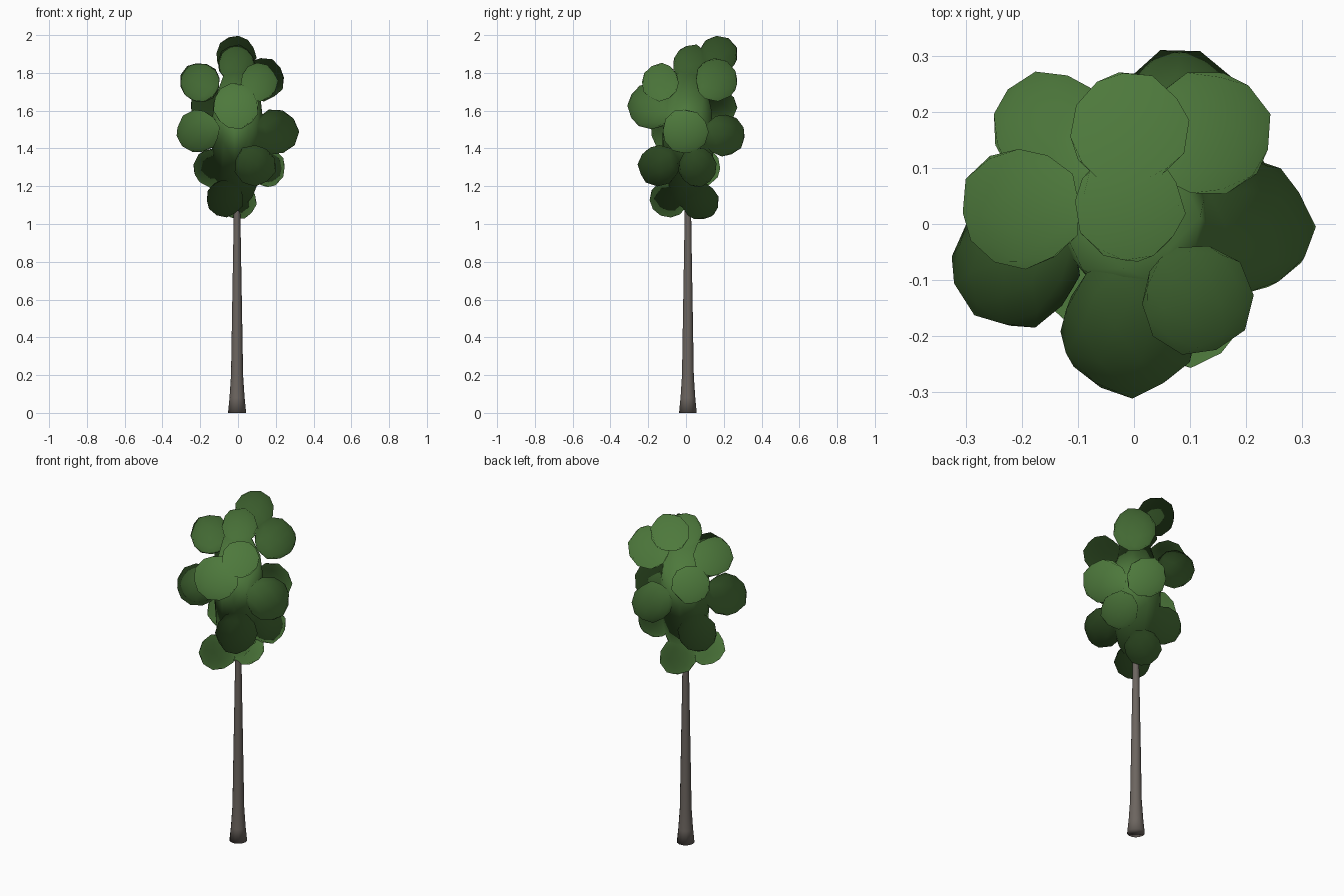
import bpy, bmesh, math, random
from mathutils import Vector, Euler

if "Cube" in bpy.data.objects:
    bpy.data.objects.remove(bpy.data.objects["Cube"])

random.seed(4)


def material(name, rgb):
    m = bpy.data.materials.new(name)
    m.diffuse_color = (*rgb, 1)
    m.use_nodes = True
    m.node_tree.nodes["Principled BSDF"].inputs["Base Color"].default_value = m.diffuse_color
    return m


leaf_green = material("leaf green", (0.075, 0.19, 0.045))
bark_grey = material("bark grey brown", (0.15, 0.13, 0.115))


def add_object(name, bm, mat):
    me = bpy.data.meshes.new(name)
    bm.to_mesh(me)
    bm.free()
    me.materials.append(mat)
    for p in me.polygons:
        p.use_smooth = True
    ob = bpy.data.objects.new(name, me)
    bpy.context.collection.objects.link(ob)
    return ob


# Trunk: flared base tapering up into the crown (height, radius)
SIDES = 14
TRUNK = [(0, 0.048), (0.08, 0.040), (0.2, 0.032), (0.5, 0.027),
         (0.9, 0.020), (1.1, 0.017), (1.6, 0.008)]
bm = bmesh.new()
rings = []
for z, r in TRUNK:
    rings.append([bm.verts.new((-0.005 + r * math.cos(a), 0.01 + r * math.sin(a), z))
                  for a in (2 * math.pi * i / SIDES for i in range(SIDES))])
for lo, hi in zip(rings, rings[1:]):
    for i in range(SIDES):
        j = (i + 1) % SIDES
        bm.faces.new((lo[i], lo[j], hi[j], hi[i]))
bm.faces.new(rings[0][::-1])
bm.faces.new(rings[-1])
for e in bm.edges:
    if len(e.link_faces) == 2 and e.calc_face_angle() > 0.8:
        e.smooth = False
add_object("trunk", bm, bark_grey)

# Foliage: lumpy low-poly balls shaded as one rounded crown
CROWN_CENTRE = Vector((0, 0, 1.5))


def foliage(name, centre, radius, stretch=1.0):
    bm = bmesh.new()
    bmesh.ops.create_icosphere(bm, subdivisions=2, radius=radius)
    turn = Euler([random.uniform(0, 6.28) for _ in range(3)]).to_matrix()
    for v in bm.verts:
        co = turn @ v.co * random.uniform(0.96, 1.05)
        co.z *= stretch
        v.co = co + Vector(centre)
    ob = add_object(name, bm, leaf_green)
    ob.data.normals_split_custom_set_from_vertices(
        [(v.co - CROWN_CENTRE).normalized() for v in ob.data.vertices])


foliage("crown_core", (0, 0.01, 1.46), 0.14, 2.8)

CLUMPS = [  # x, y, z, radius
    (-0.01, 0.17, 1.893, 0.105),
    (-0.01, 0.03, 1.85, 0.10),
    (-0.20, 0.03, 1.75, 0.107),
    (0.11, -0.135, 1.75, 0.10),
    (0.13, 0.16, 1.765, 0.115),
    (-0.01, -0.185, 1.625, 0.122),
    (-0.15, 0.165, 1.62, 0.105),
    (-0.21, -0.075, 1.49, 0.114),
    (0.20, -0.005, 1.49, 0.12),
    (0.08, 0.20, 1.47, 0.11),
    (0.09, -0.145, 1.31, 0.11),
    (0.15, 0.06, 1.30, 0.104),
    (-0.13, 0.08, 1.30, 0.105),
    (-0.07, -0.09, 1.135, 0.10),
    (0.0, 0.075, 1.12, 0.10),
]
for i, (x, y, z, r) in enumerate(CLUMPS, 1):
    foliage(f"leaf_clump_{i}", (x, y, z), r)
